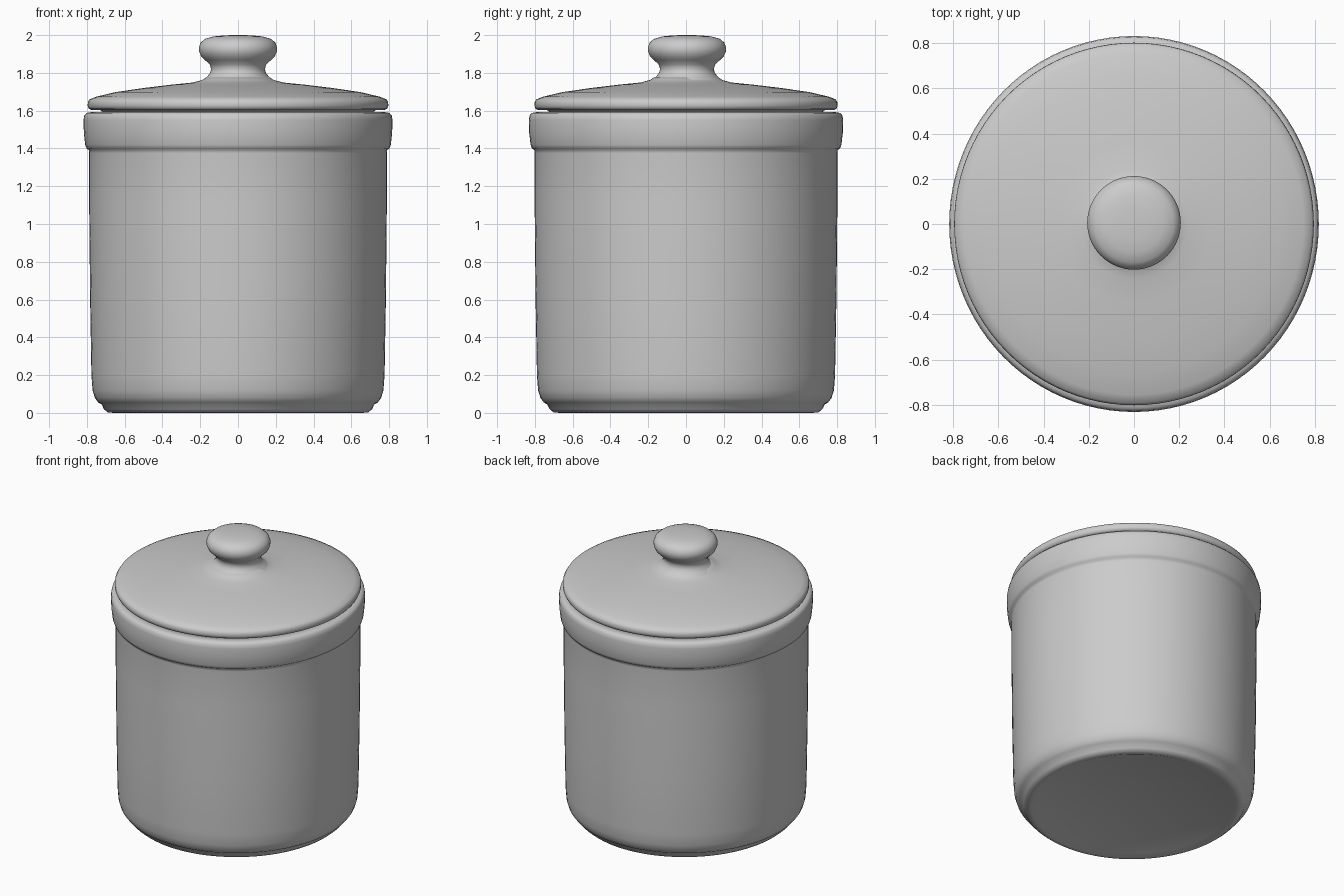
import bpy
import bmesh
import math

if "Cube" in bpy.data.objects:
    bpy.data.objects.remove(bpy.data.objects["Cube"], do_unlink=True)

glaze = bpy.data.materials.new("grey_glaze")
glaze.use_nodes = True
colour = (0.6, 0.6, 0.6, 1)
glaze.diffuse_color = colour
glaze.node_tree.nodes["Principled BSDF"].inputs["Base Color"].default_value = colour


def lathe(name, profile, y_scale=1.0, y_shift=0.0, sides=96):
    """Spin a (radius, height) profile around z; zero radii close the ends."""
    bm = bmesh.new()
    verts = [bm.verts.new((r, 0, z)) for r, z in profile]
    edges = [bm.edges.new(pair) for pair in zip(verts, verts[1:])]
    bmesh.ops.spin(bm, geom=verts + edges, cent=(0, 0, 0), axis=(0, 0, 1),
                   angle=math.tau, steps=sides)
    bmesh.ops.remove_doubles(bm, verts=bm.verts, dist=0.0005)
    bmesh.ops.recalc_face_normals(bm, faces=bm.faces)
    for v in bm.verts:
        v.co.y = v.co.y * y_scale + y_shift
    mesh = bpy.data.meshes.new(name)
    bm.to_mesh(mesh)
    bm.free()
    mesh.materials.append(glaze)
    obj = bpy.data.objects.new(name, mesh)
    bpy.context.collection.objects.link(obj)
    bpy.ops.object.select_all(action="DESELECT")
    obj.select_set(True)
    bpy.context.view_layer.objects.active = obj
    bpy.ops.object.shade_smooth_by_angle(angle=math.radians(50))
    return obj


# Jar: shallow recessed base, foot, straight wall, raised collar and lid seat
lathe("jar", [
    (0, 0.012), (0.63, 0.012), (0.66, 0.0), (0.69, 0.003), (0.71, 0.02),
    (0.722, 0.045), (0.74, 0.055), (0.758, 0.08), (0.77, 0.12), (0.776, 0.2),
    (0.783, 0.6), (0.788, 1.1), (0.788, 1.375), (0.79, 1.392), (0.802, 1.4),
    (0.809, 1.42), (0.816, 1.48), (0.818, 1.55), (0.814, 1.575),
    (0.802, 1.588), (0.78, 1.592), (0.74, 1.588), (0.72, 1.57), (0, 1.57),
], y_scale=1.017)

# Lid: rounded rim below a shallow dome that sweeps up towards the knob
lathe("lid", [
    (0, 1.58), (0.7, 1.58), (0.73, 1.603), (0.775, 1.603), (0.79, 1.61),
    (0.796, 1.625), (0.795, 1.645), (0.786, 1.66), (0.75, 1.674),
    (0.65, 1.698), (0.5, 1.72), (0.35, 1.738), (0.24, 1.749),
    (0.19, 1.762), (0.165, 1.778), (0, 1.778),
], y_scale=1.008)

# Knob: narrow waist opening into a flattened round grip
lathe("lid_knob", [
    (0, 1.76), (0.2, 1.755), (0.165, 1.778), (0.148, 1.8), (0.142, 1.82),
    (0.15, 1.845), (0.175, 1.868), (0.195, 1.888), (0.206, 1.913),
    (0.207, 1.935), (0.198, 1.96), (0.175, 1.98), (0.13, 1.993),
    (0.07, 1.999), (0, 2.0),
], y_shift=0.005)
